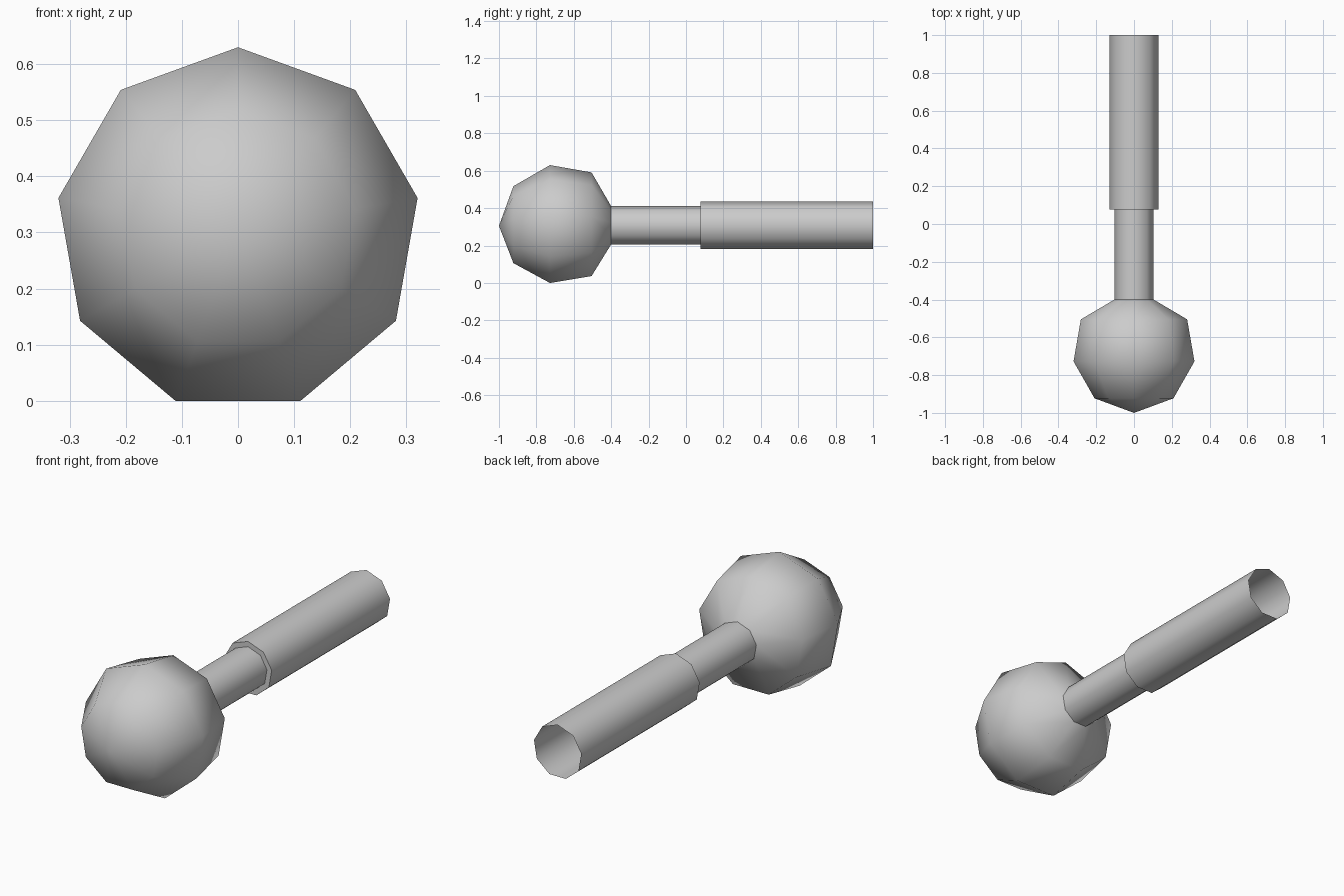
import bpy
import bmesh
from math import sin, cos, pi, radians

SIDES = 9
AXIS_Z = 0.305          # height of the long axis
BALL_R = 0.33
BALL_Y = -0.67
NECK_R, GRIP_R = 0.105, 0.131
NECK_START, STEP_Y, END_Y = -0.40, 0.078, 1.0

cube = bpy.data.objects.get("Cube")
if cube:
    bpy.data.objects.remove(cube, do_unlink=True)

grey = bpy.data.materials.new("plain_grey")
grey.use_nodes = True
grey.diffuse_color = (0.6, 0.6, 0.6, 1)
grey.node_tree.nodes["Principled BSDF"].inputs["Base Color"].default_value = (0.6, 0.6, 0.6, 1)


def lathe(name, profile):
    """Revolve (y, radius) points around the long axis, first corner on top."""
    bm = bmesh.new()
    rings = []
    for y, r in profile:
        rings.append([bm.verts.new((r * sin(2 * pi * i / SIDES), y,
                                    AXIS_Z + r * cos(2 * pi * i / SIDES)))
                      for i in range(SIDES if r > 0 else 1)])
    for a, b in zip(rings, rings[1:]):
        for i in range(SIDES):
            j = (i + 1) % SIDES
            if len(a) == 1:
                bm.faces.new((a[0], b[j], b[i]))
            else:
                bm.faces.new((a[i], a[j], b[j], b[i]))
    mesh = bpy.data.meshes.new(name)
    bm.to_mesh(mesh)
    bm.free()
    mesh.materials.append(grey)
    ob = bpy.data.objects.new(name, mesh)
    bpy.context.collection.objects.link(ob)
    bpy.ops.object.select_all(action='DESELECT')
    ob.select_set(True)
    bpy.context.view_layer.objects.active = ob
    bpy.ops.object.shade_smooth_by_angle(angle=radians(50))
    return ob


# Ball head: half of a nine-sided outline, opening into the neck
outline = [(BALL_Y - BALL_R * cos(radians(a)), BALL_R * sin(radians(a)))
           for a in (0, 40, 80, 120)]
lathe("ball_head", outline + [(NECK_START, NECK_R)])

# Thin neck
lathe("neck", [(NECK_START, NECK_R), (STEP_Y, NECK_R)])

# Wider hollow grip with a flat shoulder, open at the back
lathe("grip", [(STEP_Y, NECK_R), (STEP_Y, GRIP_R), (END_Y, GRIP_R)])
